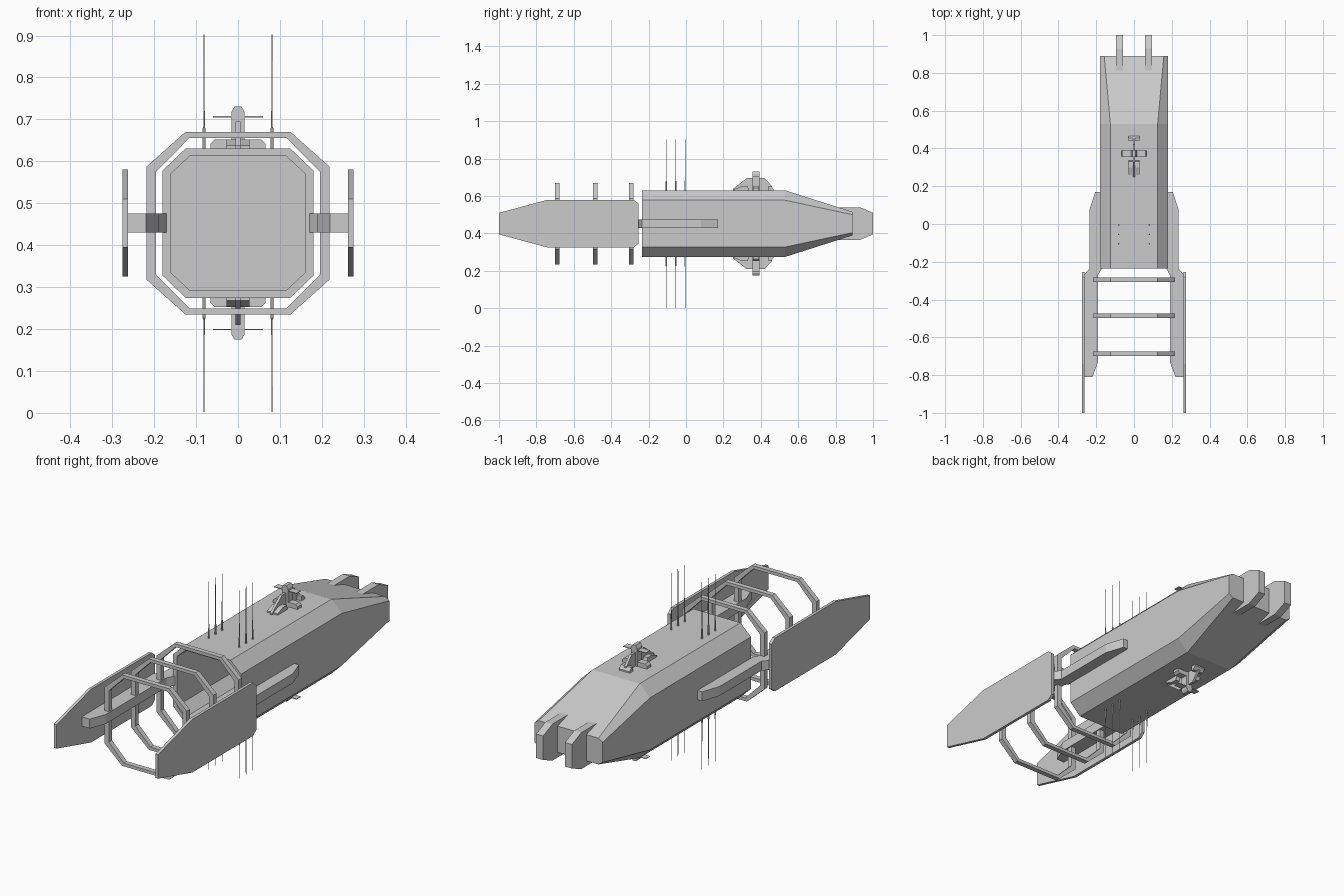
import bpy, bmesh
from mathutils import Vector

if "Cube" in bpy.data.objects:
    bpy.data.objects.remove(bpy.data.objects["Cube"], do_unlink=True)

MID = 0.4525  # height of the long axis

grey = bpy.data.materials.new("hull grey")
grey.use_nodes = True
grey.diffuse_color = (0.6, 0.6, 0.6, 1)
grey.node_tree.nodes["Principled BSDF"].inputs["Base Color"].default_value = (0.6, 0.6, 0.6, 1)


def finish(name, bm):
    bmesh.ops.recalc_face_normals(bm, faces=bm.faces)
    mesh = bpy.data.meshes.new(name)
    bm.to_mesh(mesh)
    bm.free()
    mesh.materials.append(grey)
    obj = bpy.data.objects.new(name, mesh)
    bpy.context.collection.objects.link(obj)
    return obj


def loft(name, loops, closed=False):
    """Skin a series of matching loops; cap the ends or join them round."""
    bm = bmesh.new()
    rows = [[bm.verts.new(p) for p in loop] for loop in loops]
    n = len(rows[0])
    pairs = list(zip(rows, rows[1:])) + ([(rows[-1], rows[0])] if closed else [])
    for a, b in pairs:
        for i in range(n):
            j = (i + 1) % n
            bm.faces.new((a[i], a[j], b[j], b[i]))
    if not closed:
        bm.faces.new(rows[0])
        bm.faces.new(rows[-1])
    return finish(name, bm)


def octagon(y, w, h, cw, ch):
    """Chamfered rectangle across the axis: half sizes and flat half sizes."""
    quarter = [(w, ch), (cw, h), (-cw, h), (-w, ch), (-w, -ch), (-cw, -h), (cw, -h), (w, -ch)]
    return [Vector((x, y, MID + z)) for x, z in quarter]


def slab_x(name, x0, x1, profile):
    """Side profile of (y, z) points, extruded across x."""
    return loft(name, [[(x, y, z) for y, z in profile] for x in (x0, x1)])


def slab_y(name, y0, y1, profile):
    """Front profile of (x, z) points, extruded along y."""
    return loft(name, [[(x, y, z) for x, z in profile] for y in (y0, y1)])


# Hull: octagonal tube, open deep bay at the front, tapered stern
loft("hull", [
    octagon(0.3, 0.16, 0.16, 0.115, 0.118),
    octagon(-0.235, 0.16, 0.16, 0.115, 0.118),
    octagon(-0.235, 0.18, 0.178, 0.125, 0.125),
    octagon(0.53, 0.18, 0.178, 0.125, 0.125),
    octagon(0.89, 0.18, 0.063, 0.158, 0.048),
])

# Three open rings ahead of the bay
for label, y in (("front", -0.688), ("middle", -0.486), ("rear", -0.294)):
    outer = (0.218, 0.218, 0.125, 0.135)
    inner = (0.195, 0.203, 0.116, 0.123)
    loft(label + "_ring", [octagon(y - 0.012, *outer), octagon(y + 0.012, *outer),
                           octagon(y + 0.012, *inner), octagon(y - 0.012, *inner)], closed=True)

plate = [(-1, 0.395), (-1, 0.51), (-0.74, 0.58), (-0.28, 0.58),
         (-0.255, 0.56), (-0.255, 0.345), (-0.28, 0.325), (-0.74, 0.325)]
arm = [(0.168, 0.17), (0.205, 0.17), (0.235, 0.08), (0.235, -0.235), (0.265, -0.27),
       (0.265, -0.81), (0.22, -0.81), (0.19, -0.73), (0.19, -0.27), (0.168, -0.23)]
fin = [(0.76, 0.4), (0.8, 0.54), (0.93, 0.54), (1, 0.51), (1, 0.395), (0.93, 0.365), (0.8, 0.365)]

for side, s in (("left", 1), ("right", -1)):
    # Side shield, its support arm and the stern fin
    slab_x(side + "_shield", s * 0.262, s * 0.276, plate)
    loft(side + "_arm", [[(s * x, y, z) for x, y in arm] for z in (0.43, 0.475)])
    slab_x(side + "_stern_fin", s * 0.058, s * 0.095, fin)

    # Needle aerials above and below
    for i in range(3):
        for level, v in (("upper", 1), ("lower", -1)):
            stations = ((0.17, 0.004), (0.225, 0.004), (0.23, 0.0018), (0.45, 0.0012))
            loft(f"{side}_{level}_aerial_{i + 1}", [
                [(s * 0.081 + r * a, -0.105 + 0.05 * i + r * b, MID + v * h)
                 for a, b in ((1, 0), (0.5, 0.87), (-0.5, 0.87), (-1, 0), (-0.5, -0.87), (0.5, -0.87))]
                for h, r in stations])


# Mounts above and below the stern
for level, v in (("upper", 1), ("lower", -1)):
    def up(points):
        return [(a, MID + v * h) for a, h in points]

    slab_x(level + "_mount_blade", -0.006, 0.006, up([
        (0.25, 0.17), (0.25, 0.185), (0.325, 0.243), (0.42, 0.243), (0.46, 0.2), (0.46, 0.17)]))
    slab_x(level + "_mount_front_foot", -0.028, 0.028, up([
        (0.26, 0.17), (0.26, 0.185), (0.3, 0.2), (0.33, 0.2), (0.34, 0.17)]))
    slab_x(level + "_mount_rear_foot", -0.028, 0.028, up([
        (0.44, 0.17), (0.44, 0.2), (0.455, 0.2), (0.467, 0.185), (0.467, 0.17)]))
    slab_y(level + "_mount_side_feet", 0.358, 0.39, up([
        (-0.065, 0.17), (-0.065, 0.19), (-0.055, 0.2), (0.055, 0.2), (0.065, 0.19), (0.065, 0.17)]))
    slab_y(level + "_mount_column", 0.355, 0.393, up([
        (-0.016, 0.17), (-0.016, 0.265), (-0.008, 0.278), (0.008, 0.278), (0.016, 0.265), (0.016, 0.17)]))
    slab_y(level + "_mount_wings", 0.358, 0.39, up([
        (-0.06, 0.252), (-0.06, 0.255), (0.06, 0.255), (0.06, 0.252)]))
